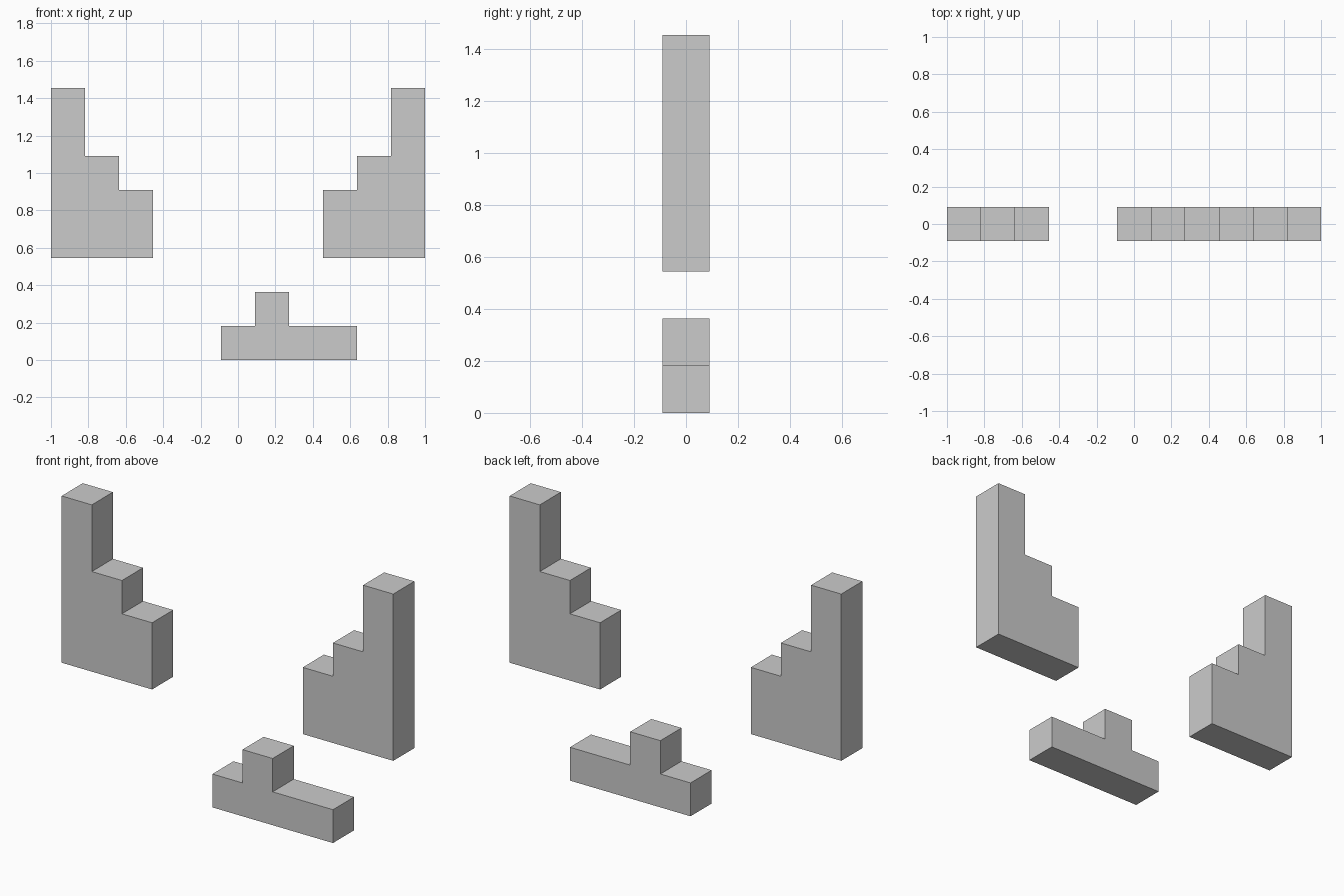
import bpy, bmesh

if "Cube" in bpy.data.objects:
    bpy.data.objects.remove(bpy.data.objects["Cube"])

U = 2 / 11  # one block


def slab(name, profile):
    """Extrude an x/z outline (in blocks) one block deep along y."""
    bm = bmesh.new()
    face = bm.faces.new([bm.verts.new((x * U, -U / 2, z * U)) for x, z in profile])
    ext = bmesh.ops.extrude_face_region(bm, geom=[face])
    moved = [v for v in ext["geom"] if isinstance(v, bmesh.types.BMVert)]
    bmesh.ops.translate(bm, verts=moved, vec=(0, U, 0))
    bmesh.ops.recalc_face_normals(bm, faces=bm.faces)
    mesh = bpy.data.meshes.new(name)
    bm.to_mesh(mesh)
    bm.free()
    obj = bpy.data.objects.new(name, mesh)
    bpy.context.collection.objects.link(obj)
    return obj


# Stepped towers, mirrored left and right
steps = [(5.5, 3), (5.5, 8), (4.5, 8), (4.5, 6), (3.5, 6), (3.5, 5), (2.5, 5), (2.5, 3)]
for name, side in (("left_stepped_tower", -1), ("right_stepped_tower", 1)):
    slab(name, [(side * x, z) for x, z in steps])

# Low bar with one raised block
slab("low_bar", [(-0.5, 0), (3.5, 0), (3.5, 1), (1.5, 1),
                 (1.5, 2), (0.5, 2), (0.5, 1), (-0.5, 1)])
